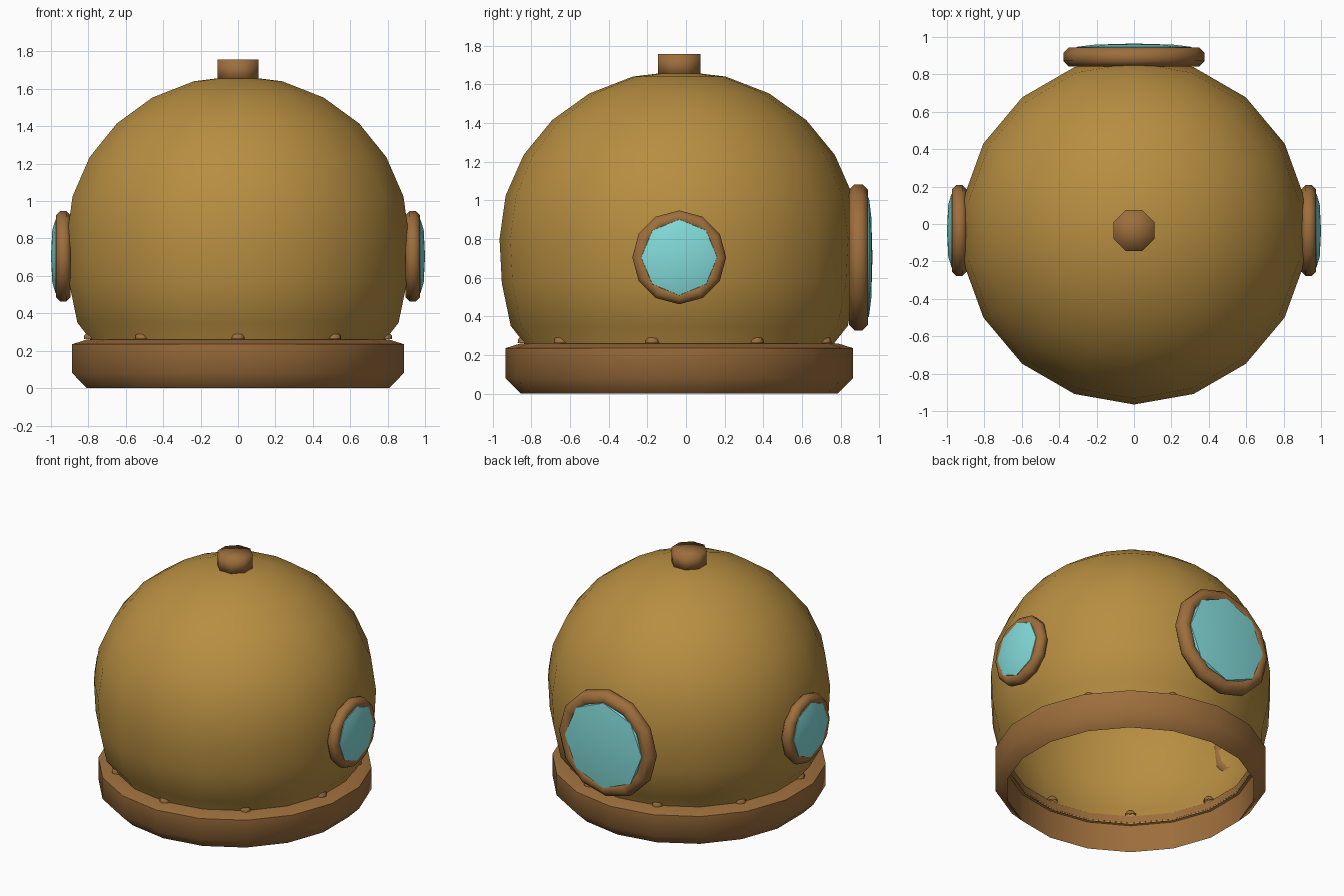
import bpy, math
from mathutils import Matrix, Vector

if "Cube" in bpy.data.objects:
    bpy.data.objects.remove(bpy.data.objects["Cube"])

CY = -0.035  # dome axis lies slightly forward of the origin


def material(name, rgb):
    m = bpy.data.materials.new(name)
    m.diffuse_color = (*rgb, 1)
    m.use_nodes = True
    m.node_tree.nodes["Principled BSDF"].inputs["Base Color"].default_value = m.diffuse_color
    return m


GOLD = material("gold_brass", (0.475, 0.270, 0.053))
COPPER = material("copper", (0.337, 0.156, 0.045))
GLASS = material("aqua_glass", (0.225, 0.71, 0.70))


def lathe(name, profile, sides, mat, matrix, closed=False, phase=0.0, angle=40):
    """Spin (radius, height) points around local z; radius 0 makes a pole."""
    verts, faces, rings = [], [], []
    for r, z in profile:
        start = len(verts)
        if r < 1e-6:
            verts.append((0, 0, z))
            rings.append([start] * sides)
        else:
            for k in range(sides):
                a = phase + math.tau * k / sides
                verts.append((r * math.cos(a), r * math.sin(a), z))
            rings.append(list(range(start, start + sides)))
    pairs = list(zip(rings, rings[1:]))
    if closed:
        pairs.append((rings[-1], rings[0]))
    for lo, hi in pairs:
        for k in range(sides):
            j = (k + 1) % sides
            face = list(dict.fromkeys((lo[k], lo[j], hi[j], hi[k])))
            faces.append(face)
    mesh = bpy.data.meshes.new(name)
    mesh.from_pydata(verts, [], faces)
    mesh.materials.append(mat)
    obj = bpy.data.objects.new(name, mesh)
    bpy.context.collection.objects.link(obj)
    obj.matrix_world = matrix
    bpy.ops.object.select_all(action='DESELECT')
    obj.select_set(True)
    bpy.context.view_layer.objects.active = obj
    bpy.ops.object.shade_smooth_by_angle(angle=math.radians(angle))
    return obj


axis = Matrix.Translation((0, CY, 0))
front = -math.pi / 2

# Dome: open shell, slightly squashed above, steeper sides below
shell = [(0.80, 0.20), (0.805, 0.265), (0.872, 0.35), (0.918, 0.57)]
shell += [(0.93 * math.cos(math.radians(a)), 0.80 + 0.87 * math.sin(math.radians(a)))
          for a in range(0, 90, 15)] + [(0, 1.67)]
lathe("dome", shell, 18, GOLD, axis, phase=front)

# Neck collar, chamfered below and open through the middle
lathe("neck_collar",
      [(0.82, 0), (0.90, 0.08), (0.90, 0.235), (0.82, 0.26),
       (0.80, 0.26), (0.80, 0.21), (0.82, 0.20)],
      18, COPPER, axis, closed=True, phase=front, angle=50)

# Octagonal cap on top
lathe("top_cap", [(0, 1.64), (0.118, 1.64), (0.118, 1.757), (0, 1.757)],
      8, COPPER, axis, phase=math.pi / 8, angle=100)

# Nine small bolts around the collar
for i in range(9):
    a = front + i * math.tau / 9
    spot = Matrix.Translation((0.8 * math.cos(a), CY + 0.8 * math.sin(a), 0.262))
    lathe(f"bolt_{i + 1}", [(0.036, 0), (0.034, 0.02), (0.016, 0.038), (0, 0.04)],
          8, COPPER, spot, angle=60)


def porthole(name, centre, outward, ring_r, tube_r, glass):
    """Tubular frame with a shallow domed pane; local z points outward."""
    n = Vector(outward)
    up = Vector((0, 0, 1))
    side = up.cross(n)
    m = Matrix((side, up, n)).transposed().to_4x4()
    m.translation = Vector(centre)
    tube = [(ring_r + tube_r * math.cos(a), tube_r * math.sin(a))
            for a in (math.tau * (k + 0.5) / 8 for k in range(8))]
    lathe(name + "_frame", tube, 12, COPPER, m, closed=True, angle=60)
    lathe(name + "_glass", glass, 8, GLASS, m, angle=60)


# Large window at the back, small ones left and right
porthole("back_window", (0, 0.893, 0.705), (0, 1, 0), 0.328, 0.054,
         [(0.315, 0.03), (0.308, 0.054), (0.21, 0.066), (0, 0.072)])
for s, label in ((-1, "left"), (1, "right")):
    porthole(label + "_window", (s * 0.934, CY, 0.705), (s, 0, 0), 0.204, 0.042,
             [(0.202, 0.015), (0.196, 0.042), (0.14, 0.059), (0, 0.066)])
